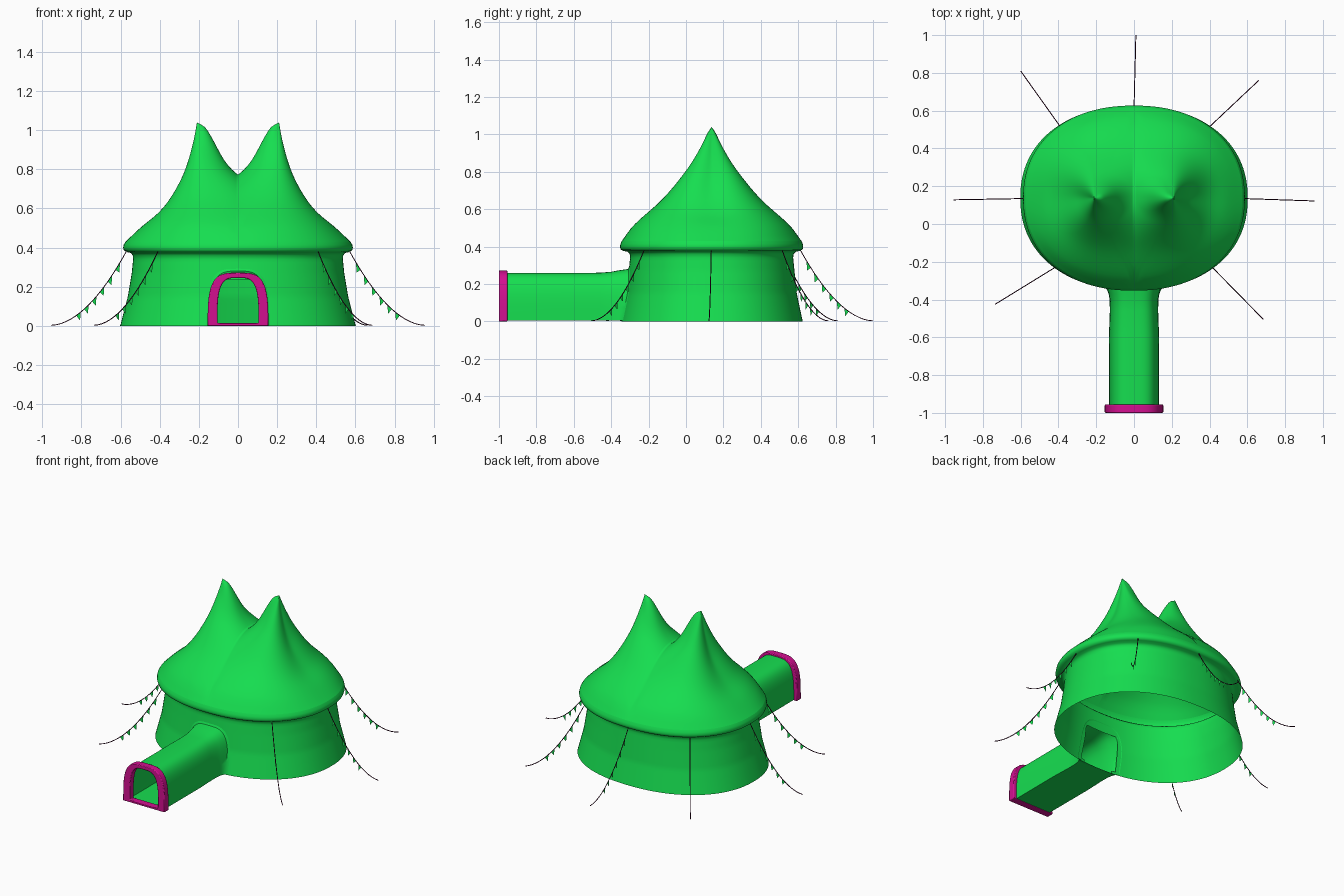
import bpy, bmesh
from math import sin, cos, pi, radians, hypot
from mathutils import Vector

if "Cube" in bpy.data.objects:
    bpy.data.objects.remove(bpy.data.objects["Cube"])

CY, N, SEG = 0.137, 2.2, 128          # tent centre y, outline squareness, segments


def material(name, rgb):
    m = bpy.data.materials.new(name)
    m.diffuse_color = (*rgb, 1)
    m.use_nodes = True
    m.node_tree.nodes["Principled BSDF"].inputs["Base Color"].default_value = m.diffuse_color
    return m


GREEN = material("green_fabric", (0.008, 0.73, 0.08))
PINK = material("pink_trim", (0.65, 0.005, 0.28))
CORD = material("dark_cord", (0.05, 0.002, 0.025))


def make(name, verts, faces, mat, angle=50):
    me = bpy.data.meshes.new(name)
    me.from_pydata(verts, [], faces)
    bm = bmesh.new()
    bm.from_mesh(me)
    bmesh.ops.remove_doubles(bm, verts=bm.verts, dist=1e-5)
    bmesh.ops.recalc_face_normals(bm, faces=bm.faces)
    bm.to_mesh(me)
    bm.free()
    me.materials.append(mat)
    me.shade_smooth()
    me.set_sharp_from_angle(angle=radians(angle))
    ob = bpy.data.objects.new(name, me)
    bpy.context.collection.objects.link(ob)
    return ob


def loft(rings, cyclic=False, closed=True, keep=None):
    """Quads between successive rings of equal length."""
    n, k = len(rings[0]), len(rings)
    verts = [p for r in rings for p in r]
    faces = []
    for i in range(k if cyclic else k - 1):
        for j in range(n if closed else n - 1):
            f = [i * n + j, i * n + (j + 1) % n,
                 (i + 1) % k * n + (j + 1) % n, (i + 1) % k * n + j]
            if keep is None or keep(sum((Vector(verts[q]) for q in f), Vector()) / 4):
                faces.append(f)
    return verts, faces


def spow(v, e):
    return abs(v) ** e * (1 if v >= 0 else -1)


def outline(a, b, th):
    return spow(round(cos(th), 9), 2 / N) * a, CY + spow(round(sin(th), 9), 2 / N) * b


def curve(table, t):
    """Smooth interpolation through (t, value) points."""
    n = len(table)

    def slope(i):
        p, q = table[max(i - 1, 0)], table[min(i + 1, n - 1)]
        return (q[1] - p[1]) / (q[0] - p[0])
    i = max(j for j in range(n - 1) if table[j][0] <= t + 1e-9)
    (t0, v0), (t1, v1) = table[i], table[i + 1]
    h = t1 - t0
    u = (t - t0) / h
    return ((2*u**3 - 3*u*u + 1) * v0 + (u**3 - 2*u*u + u) * h * slope(i)
            + (3*u*u - 2*u**3) * v1 + (u**3 - u*u) * h * slope(i + 1))


# Roof: half fan from one peak to the eave, clipped at the valley and mirrored
EAVE = (0.575, 0.48, 0.43)
OUTER = [(0, 1.04), (.05, .925), (.16, .785), (.29, .69), (.5, .59), (.78, .505), (1, .43)]
SIDE = [(0, 1.04), (.125, .93), (.27, .82), (.54, .66), (.88, .51), (1, .43)]
INNER = [(0, 1.04), (.063, 1.005), (.18, .845), (.264, .775), (.5, .66), (.85, .51), (1, .43)]
PX, STEPS = 0.21, 28


def roof_point(th, k):
    ex, ey = outline(EAVE[0], EAVE[1], th)
    dx, dy = ex - PX, ey - CY
    tmax = 1 if ex >= -1e-6 else PX / (PX - ex)
    t = tmax * (k / STEPS) ** 1.4
    c = dx / hypot(dx, dy)
    z = curve(SIDE, t) * (1 - c * c) + curve(OUTER if c > 0 else INNER, t) * c * c
    return max(0, PX + dx * t), CY + dy * t, z


roof = make("roof", *loft([[roof_point(2 * pi * j / SEG, k) for j in range(SEG)]
                           for k in range(STEPS + 1)]), GREEN)
mir = roof.modifiers.new("mirror", 'MIRROR')
mir.use_clip = True

# Eave lip and flared wall, with a doorway left open to the tunnel
LIP = [EAVE, (.584, .487, .415), (.587, .49, .4), (.583, .487, .385), (.568, .474, .377),
       (.548, .452, .373), (.538, .438, .36)]
WALL = [(.536, .436, .34), (.543, .443, .27), (.563, .455, .15), (.602, .487, 0)]


def wall_size(z):
    for p, q in zip(WALL, WALL[1:]):
        if z >= q[2]:
            u = (p[2] - z) / (p[2] - q[2])
            return p[0] + (q[0] - p[0]) * u, p[1] + (q[1] - p[1]) * u
    return WALL[-1][:2]


profile = LIP + [(*wall_size(.34 * (1 - i / 20)), .34 * (1 - i / 20)) for i in range(21)]
rings = [[(*outline(a, b, 2 * pi * j / SEG), z) for j in range(SEG)] for a, b, z in profile]
make("tent_wall", *loft(rings, keep=lambda c: not (c.y < 0 and abs(c.x) < .12 and c.z < .24)),
     GREEN, 60)


# Entrance tunnel: arched section with a floor, flaring into the wall
def arch(w, h, z0=0.0, n=3.5, seg=32):
    pts = [(w * spow(round(cos(pi * i / seg), 9), 2 / n),
            z0 + (h - z0) * round(sin(pi * i / seg), 9) ** (2 / n)) for i in range(seg + 1)]
    return pts + [(-w * .5, z0), (0, z0), (w * .5, z0)]


def wall_y(x, z):
    a, b = wall_size(z)
    return CY - b * (1 - (abs(x) / a) ** N) ** (1 / N)


stations = [(-.965, .132, .255), (-.6, .133, .255), (-.46, .128, .256), (-.4, .129, .261),
            (-.37, .134, .267)]
rings = [[(x, y, z + .004) for x, z in arch(w, h)] for y, w, h in stations]
rings.append([(x, wall_y(x, z) - .004, z + .004) for x, z in arch(.145, .276)])
rings.append([(x, wall_y(x, z) + .002, z + .002) for x, z in arch(.165, .295)])
make("entrance_tunnel", *loft(rings), GREEN)

# Door frame at the tunnel mouth
out, inn = arch(.155, .272), arch(.105, .245, .014)
rings = [[(x, y, z) for x, z in s] for s, y in ((out, -1), (out, -.955), (inn, -.955), (inn, -1))]
frame = make("door_frame", *loft(rings, cyclic=True), PINK)
bev = frame.modifiers.new("bevel", 'BEVEL')
bev.width, bev.segments = .005, 2

# Guy ropes with bunting: start (x, y) under the eave, end (x, y) on the ground
ROPES = [((.572, .135), (.955, .122)), ((-.572, .135), (-.955, .128)), ((0, .613), (.01, 1)),
         ((-.39, .515), (-.6, .81)), ((.40, .515), (.66, .76)),
         ((-.41, -.225), (-.735, -.425)), ((.41, -.225), (.685, -.505))]


def rope_point(a, b, s):
    return Vector((a[0] + (b[0] - a[0]) * s, a[1] + (b[1] - a[1]) * s,
                   .003 + .375 * (1 - s) ** 1.85))


for i, (a, b) in enumerate(ROPES):
    across = Vector((-(b[1] - a[1]), b[0] - a[0], 0)).normalized()
    rings = []
    for k in range(17):
        s = k / 16
        p = rope_point(a, b, s)
        tan = (rope_point(a, b, min(1, s + .02)) - rope_point(a, b, max(0, s - .02))).normalized()
        up = tan.cross(across)
        rings.append([tuple(p + (across * cos(t) + up * sin(t)) * .0025)
                      for t in (0, pi / 3, 2*pi / 3, pi, 4*pi / 3, 5*pi / 3)])
    make(f"guy_rope_{i + 1}", *loft(rings), CORD)
    verts, faces = [], []
    for k in range(6):
        s = .08 + .105 * k
        p, q = rope_point(a, b, s), rope_point(a, b, s + .06)
        tip = (p + q) / 2 + Vector((0, 0, -.034)) - Vector((b[0] - a[0], b[1] - a[1], 0)) * .02
        faces.append([len(verts), len(verts) + 1, len(verts) + 2])
        verts += [tuple(p), tuple(q), tuple(tip)]
    make(f"bunting_{i + 1}", verts, faces, GREEN)
